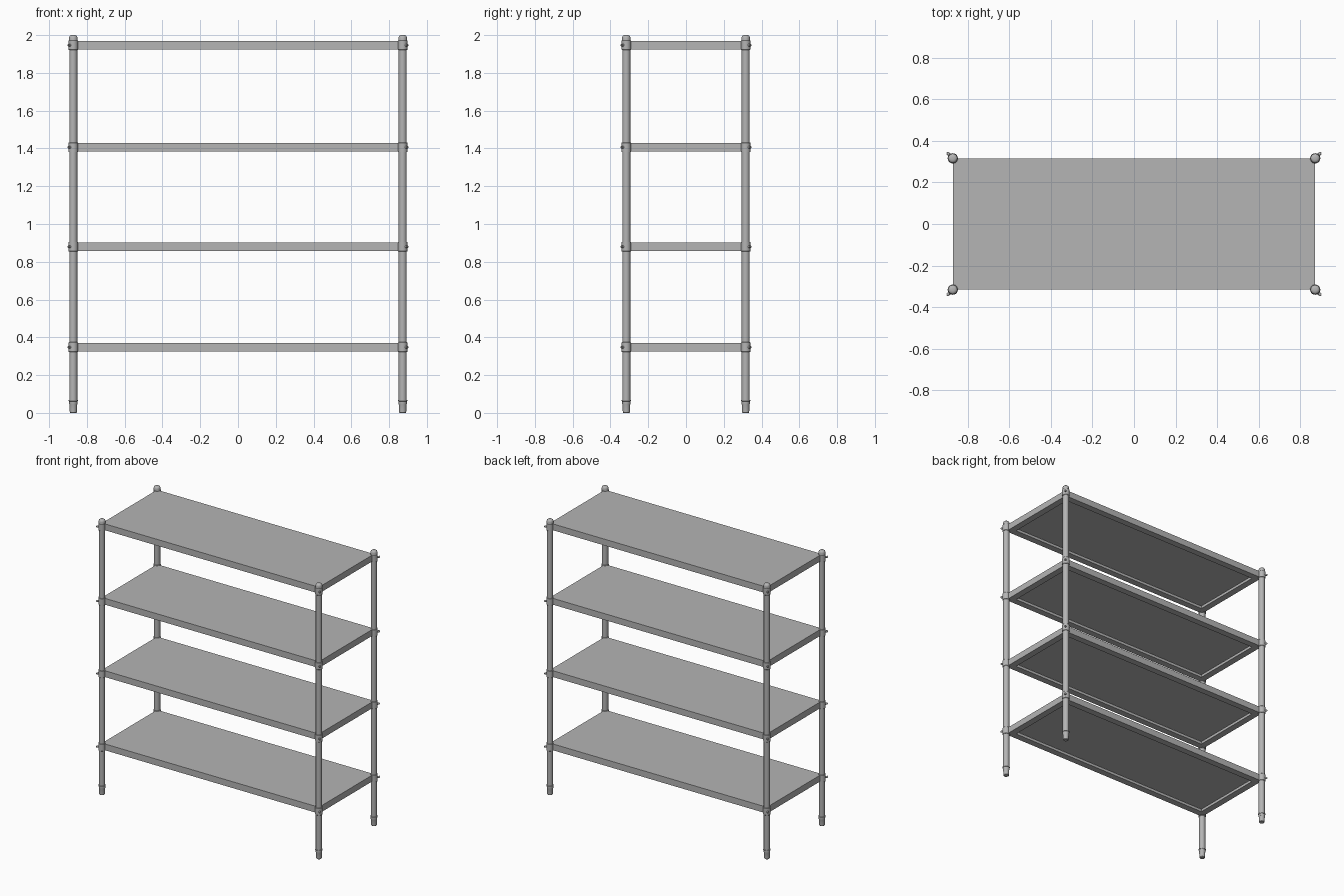
import bpy, bmesh, math
from mathutils import Matrix, Vector

if "Cube" in bpy.data.objects:
    bpy.data.objects.remove(bpy.data.objects["Cube"])

PX, PY = 0.872, 0.316            # post centres
SHELF_TOPS = (0.371, 0.903, 1.429, 1.970)
DEPTH = 0.046                    # shelf rim height

steel = bpy.data.materials.new("dark_steel")
steel.diffuse_color = (0.46, 0.46, 0.46, 1)
steel.use_nodes = True
steel.node_tree.nodes["Principled BSDF"].inputs["Base Color"].default_value = steel.diffuse_color


def finish(name, bm, smooth=True):
    bmesh.ops.recalc_face_normals(bm, faces=bm.faces)
    me = bpy.data.meshes.new(name)
    bm.to_mesh(me)
    bm.free()
    me.materials.append(steel)
    ob = bpy.data.objects.new(name, me)
    bpy.context.collection.objects.link(ob)
    if smooth:
        bpy.ops.object.select_all(action='DESELECT')
        bpy.context.view_layer.objects.active = ob
        ob.select_set(True)
        bpy.ops.object.shade_smooth_by_angle(angle=math.radians(35))
    return ob


def lathe(name, profile, x, y, sides=32):
    """Revolve (radius, z) pairs around a vertical axis at x, y."""
    bm = bmesh.new()
    rings = [[bm.verts.new((x + r * math.cos(2 * math.pi * i / sides),
                            y + r * math.sin(2 * math.pi * i / sides), z))
              for i in range(sides)] for r, z in profile]
    for a, b in zip(rings, rings[1:]):
        for i in range(sides):
            j = (i + 1) % sides
            bm.faces.new((a[i], a[j], b[j], b[i]))
    bm.faces.new(rings[0])
    bm.faces.new(rings[-1])
    return finish(name, bm)


def bolt(name, x, y, z, length, radius):
    """Small bolt pointing diagonally out of a post."""
    d = Vector((math.copysign(1, x), math.copysign(1, y), 0)).normalized()
    bm = bmesh.new()
    centre = Vector((x, y, z)) + d * length / 2
    rot = d.to_track_quat('Z', 'Y').to_matrix().to_4x4()
    bmesh.ops.create_cone(bm, cap_ends=True, segments=12, radius1=radius,
                          radius2=radius, depth=length,
                          matrix=Matrix.Translation(centre) @ rot)
    return finish(name, bm)


def shelf(name, top):
    """Sheet metal pan: top, rim, inward bottom flange, upturned lip."""
    low = top - DEPTH
    sections = [(0, top), (0, low), (0.048, low), (0.048, low + 0.020),
                (0.044, low + 0.020), (0.044, low + 0.004),
                (0.004, low + 0.004), (0.004, top - 0.004)]
    bm = bmesh.new()
    loops = []
    for inset, z in sections:
        a, b = PX - inset, PY - inset
        loops.append([bm.verts.new((sx * a, sy * b, z)) for sx, sy in
                      ((-1, -1), (1, -1), (1, 1), (-1, 1))])
    for p, q in zip(loops, loops[1:]):
        for i in range(4):
            j = (i + 1) % 4
            bm.faces.new((p[i], p[j], q[j], q[i]))
    bm.faces.new(loops[0])
    bm.faces.new(loops[-1])
    return finish(name, bm, False)


# Shelves
for n, top in enumerate(SHELF_TOPS):
    shelf(f"shelf_{n + 1}", top)

# Posts with feet, domed caps, collars and bolts at each corner
for sx in (-1, 1):
    for sy in (-1, 1):
        x, y = sx * PX, sy * PY
        tag = ("left" if sx < 0 else "right") + ("_front" if sy < 0 else "_back")
        lathe(f"post_{tag}", [(0.021, 0.045), (0.021, 1.972)], x, y)
        lathe(f"foot_{tag}", [(0.016, 0), (0.0185, 0.003), (0.0208, 0.045),
                              (0.0215, 0.047), (0.0215, 0.061), (0.0245, 0.062),
                              (0.0245, 0.067), (0.021, 0.068)], x, y)
        lathe(f"cap_{tag}", [(0.0225, 1.965), (0.0225, 1.986), (0.020, 1.994),
                             (0.014, 1.999), (0.005, 2.0)], x, y)
        for n, top in enumerate(SHELF_TOPS):
            mid = top - DEPTH / 2
            lathe(f"collar_{tag}_{n + 1}",
                  [(0.023, mid - 0.026), (0.0245, mid - 0.024),
                   (0.0245, mid + 0.024), (0.023, mid + 0.026)], x, y)
            bolt(f"clamp_bolt_{tag}_{n + 1}", x, y, mid, 0.036, 0.007)
            bolt(f"clamp_screw_{tag}_{n + 1}", x, y, mid, 0.040, 0.004)
